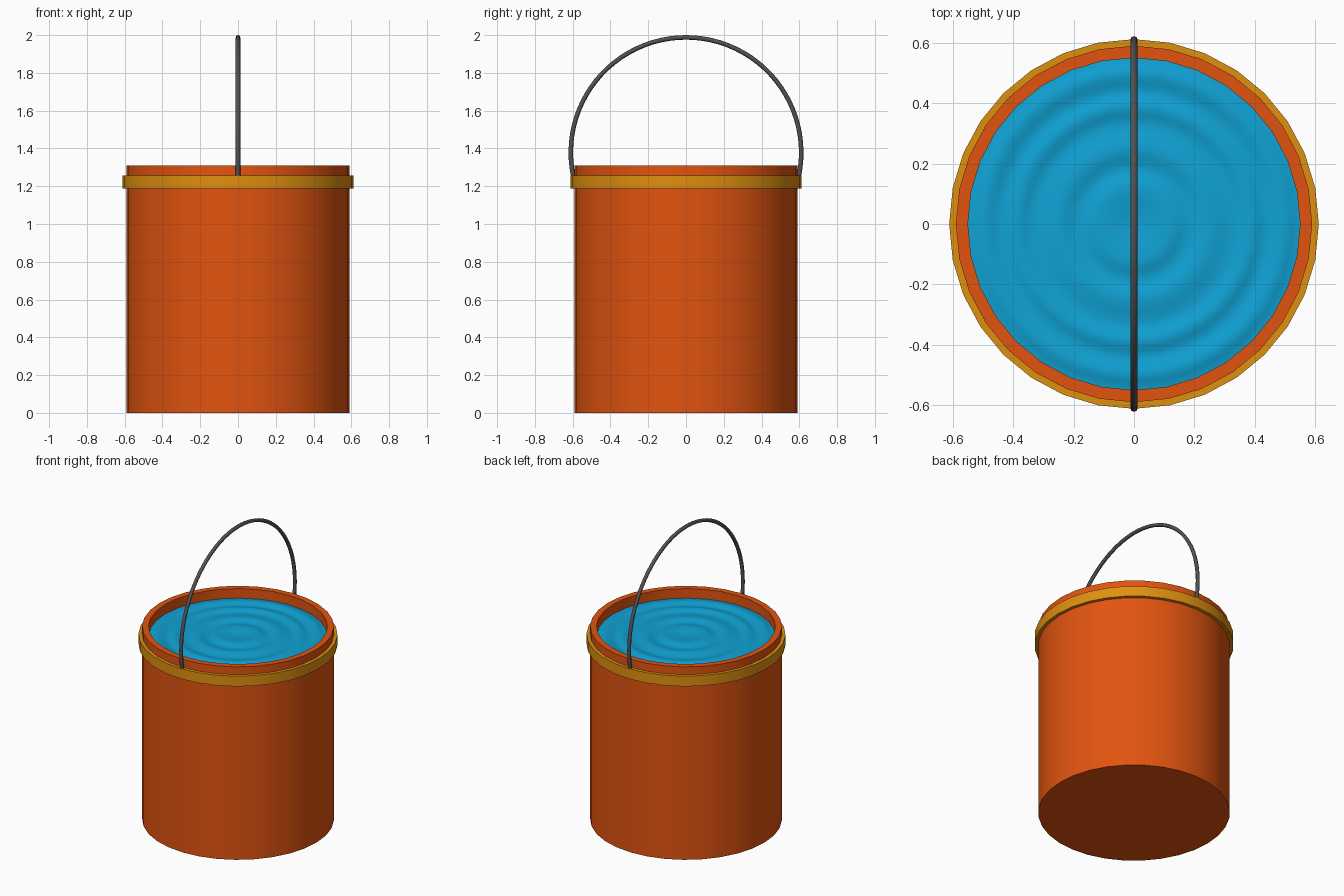
import bpy, bmesh, math

if "Cube" in bpy.data.objects:
    bpy.data.objects.remove(bpy.data.objects["Cube"])

SIDES = 32


def material(name, rgb):
    m = bpy.data.materials.new(name)
    m.diffuse_color = (*rgb, 1)
    m.use_nodes = True
    m.node_tree.nodes["Principled BSDF"].inputs["Base Color"].default_value = m.diffuse_color
    return m


orange = material("orange", (0.76, 0.088, 0.005))
amber = material("amber", (0.74, 0.28, 0.005))
blue = material("water blue", (0.005, 0.36, 0.66))
grey = material("dark grey", (0.085, 0.085, 0.088))


def finish(name, bm, mat, angle=40):
    bmesh.ops.recalc_face_normals(bm, faces=bm.faces)
    me = bpy.data.meshes.new(name)
    bm.to_mesh(me)
    bm.free()
    me.materials.append(mat)
    ob = bpy.data.objects.new(name, me)
    bpy.context.collection.objects.link(ob)
    bpy.ops.object.select_all(action='DESELECT')
    ob.select_set(True)
    bpy.context.view_layer.objects.active = ob
    bpy.ops.object.shade_smooth_by_angle(angle=math.radians(angle))
    return ob


def lathe(name, profile, mat, closed=False):
    """Turn an (r, z) profile about the z axis; r = 0 makes a pole."""
    bm = bmesh.new()
    rings = []
    for r, z in profile:
        n = 1 if r == 0 else SIDES
        rings.append([bm.verts.new((r * math.cos(2 * math.pi * i / SIDES),
                                    r * math.sin(2 * math.pi * i / SIDES), z))
                      for i in range(n)])
    pairs = list(zip(rings, rings[1:]))
    if closed:
        pairs.append((rings[-1], rings[0]))
    for a, b in pairs:
        for i in range(SIDES):
            j = (i + 1) % SIDES
            quad = [a[i % len(a)], a[j % len(a)], b[j % len(b)], b[i % len(b)]]
            bm.faces.new(list(dict.fromkeys(quad)))
    return finish(name, bm, mat)


# Bucket: outer wall, rim, inner wall and inner floor
lathe("bucket", [(0, 0), (0.59, 0), (0.59, 1.31), (0.55, 1.31), (0.55, 0.04), (0, 0.04)], orange)

# Band below the rim
lathe("rim_band", [(0.585, 1.187), (0.612, 1.187), (0.612, 1.257), (0.585, 1.257)], amber, closed=True)

# Rippled water: cosine blend between alternating troughs and crests
stops = [0.0, 0.125, 0.185, 0.25, 0.335, 0.39, 0.44, 0.50, 0.552]


def water_height(r):
    for k, (a, b) in enumerate(zip(stops, stops[1:])):
        if r <= b:
            t = (1 - math.cos(math.pi * (r - a) / (b - a))) / 2
            return 1.25 + 0.005 * (2 * t - 1) * (1 if k % 2 == 0 else -1)
    return 1.25


lathe("water", [(0.552 * i / 48, water_height(0.552 * i / 48)) for i in range(49)], blue)

# Handle: round wire swept along a circular arc in the y-z plane
curve = bpy.data.curves.new("handle_path", 'CURVE')
curve.dimensions = '3D'
curve.bevel_depth = 0.012
curve.bevel_resolution = 2
curve.use_fill_caps = True
spline = curve.splines.new('POLY')
N, START = 48, math.asin(-0.13 / 0.61)
spline.points.add(N)
for i, p in enumerate(spline.points):
    a = START + (math.pi - 2 * START) * i / N
    p.co = (0, 0.61 * math.cos(a), 1.378 + 0.61 * math.sin(a), 1)
path = bpy.data.objects.new("handle_path", curve)
bpy.context.collection.objects.link(path)
bpy.context.view_layer.update()
bm = bmesh.new()
bm.from_mesh(path.to_mesh())
path.to_mesh_clear()
bpy.data.objects.remove(path)
finish("handle", bm, grey, 60)
